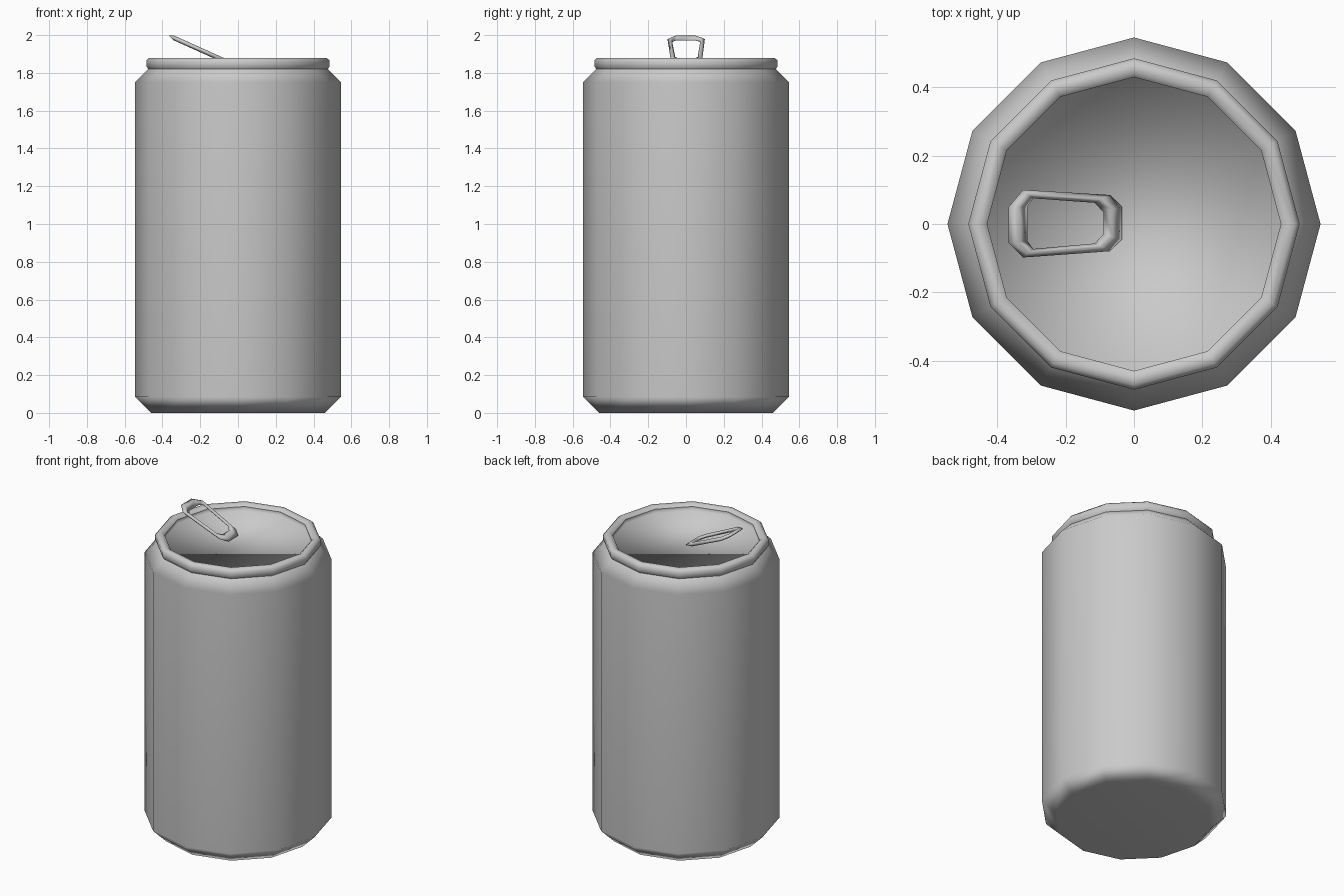
import bpy, bmesh, math
from mathutils import Matrix, Vector

cube = bpy.data.objects.get("Cube")
if cube:
    bpy.data.objects.remove(cube, do_unlink=True)

SIDES = 12

metal = bpy.data.materials.new("plain grey metal")
metal.use_nodes = True
GREY = (0.59, 0.59, 0.59, 1)
metal.diffuse_color = GREY
metal.node_tree.nodes["Principled BSDF"].inputs["Base Color"].default_value = GREY


def make_object(name, bm):
    """Turn a bmesh into a smooth-shaded grey object."""
    for face in bm.faces:
        face.smooth = True
    mesh = bpy.data.meshes.new(name)
    bm.to_mesh(mesh)
    bm.free()
    mesh.materials.append(metal)
    obj = bpy.data.objects.new(name, mesh)
    bpy.context.collection.objects.link(obj)
    return obj


def bridge(bm, lower, upper):
    count = len(lower)
    for i in range(count):
        j = (i + 1) % count
        bm.faces.new((lower[i], lower[j], upper[j], upper[i]))


def lathe(name, profile, cap_start=False, cap_end=False):
    """Spin (radius, height) points around the z axis."""
    bm = bmesh.new()
    rings = []
    for r, z in profile:
        angles = [math.tau * i / SIDES for i in range(SIDES)]
        rings.append([bm.verts.new((r * math.cos(a), r * math.sin(a), z)) for a in angles])
    for lower, upper in zip(rings, rings[1:]):
        bridge(bm, lower, upper)
    if cap_start:
        bm.faces.new(rings[0][::-1])
    if cap_end:
        bm.faces.new(rings[-1])
    return make_object(name, bm)


# Can body: flat base, bevel, straight wall, sloped shoulder
body = lathe("can_body", [(0.46, 0), (0.546, 0.085), (0.546, 1.75), (0.475, 1.82)],
             cap_start=True)
weighted = body.modifiers.new("even wall shading", 'WEIGHTED_NORMAL')
weighted.mode = 'FACE_AREA'

# Rounded rim around the top
lathe("top_rim", [(0.475, 1.82), (0.485, 1.835), (0.485, 1.865), (0.47, 1.88),
                  (0.445, 1.88), (0.43, 1.865)])

# Lid sunk just below the rim, blended smoothly into its short wall
lathe("recessed_lid", [(0.43, 1.865), (0.43, 1.84)], cap_end=True)

# Pull tab: a tilted eight-cornered ring with a diamond section
outer = [(-0.035, -0.045), (-0.035, 0.05), (-0.07, 0.085), (-0.325, 0.1),
         (-0.367, 0.05), (-0.367, -0.055), (-0.325, -0.098), (-0.07, -0.08)]
inner = [(-0.09, -0.03), (-0.09, 0.035), (-0.115, 0.062), (-0.295, 0.075),
         (-0.312, 0.05), (-0.312, -0.05), (-0.295, -0.073), (-0.115, -0.057)]
middle = [((a + c) / 2, (b + d) / 2) for (a, b), (c, d) in zip(outer, inner)]
HALF = 0.013
SLOPE = 0.45


def tab_ring(bm, points, offset):
    return [bm.verts.new((x, y, 1.848 - SLOPE * (x + 0.035) + offset)) for x, y in points]


bm = bmesh.new()
loops = [tab_ring(bm, outer, 0), tab_ring(bm, middle, HALF),
         tab_ring(bm, inner, 0), tab_ring(bm, middle, -HALF)]
for k in range(4):
    bridge(bm, loops[k], loops[(k + 1) % 4])
bmesh.ops.recalc_face_normals(bm, faces=bm.faces)
make_object("pull_tab", bm)
